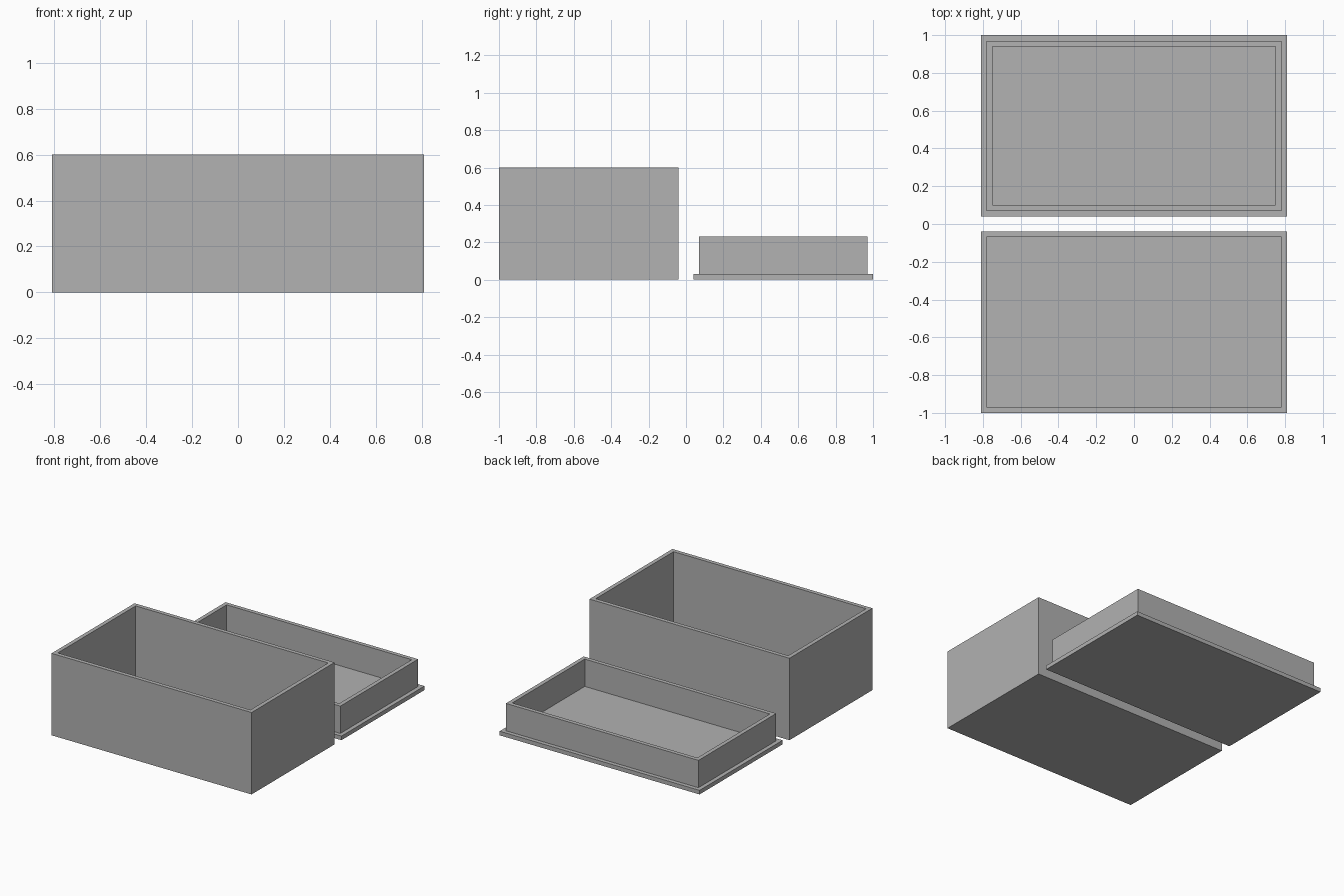
import bpy
import bmesh
from mathutils import Matrix, Vector

cube = bpy.data.objects.get("Cube")
if cube:
    bpy.data.objects.remove(cube, do_unlink=True)

# One plain grey for everything
grey = bpy.data.materials.new("plain grey")
grey.use_nodes = True
colour = (0.445, 0.445, 0.445, 1)
grey.diffuse_color = colour
grey.node_tree.nodes["Principled BSDF"].inputs["Base Color"].default_value = colour

WALL = 0.03
WIDTH, DEPTH = 1.62, 0.96
OFFSET = 0.52


def add_block(bm, size, y):
    """Add a block standing on z = 0 and return its top face."""
    place = Matrix.Translation((0, y, size[2] / 2)) @ Matrix.Diagonal((*size, 1))
    bmesh.ops.create_cube(bm, size=1, matrix=place)
    return max(bm.faces, key=lambda f: f.calc_center_median().z)


def inset(bm, face, width):
    bmesh.ops.inset_region(bm, faces=[face], thickness=width, use_even_offset=True)


def extrude(bm, face, height):
    """Raise or sink a face and return the moved face."""
    result = bmesh.ops.extrude_face_region(bm, geom=[face])
    moved = next(g for g in result["geom"] if isinstance(g, bmesh.types.BMFace))
    bmesh.ops.translate(bm, verts=moved.verts, vec=Vector((0, 0, height)))
    if face.is_valid:
        bmesh.ops.delete(bm, geom=[face], context="FACES_ONLY")
    return moved


def finish(bm, name):
    bmesh.ops.recalc_face_normals(bm, faces=bm.faces)
    mesh = bpy.data.meshes.new(name)
    bm.to_mesh(mesh)
    bm.free()
    mesh.materials.append(grey)
    bpy.context.collection.objects.link(bpy.data.objects.new(name, mesh))


# Open box: a block hollowed from the top
box_height = 0.6
bm = bmesh.new()
top = add_block(bm, (WIDTH, DEPTH, box_height), -OFFSET)
inset(bm, top, WALL)
extrude(bm, top, WALL - box_height)
finish(bm, "box_base")

# Upturned lid: a flange plate with a hollow rim standing on it
rim_height = 0.2
bm = bmesh.new()
top = add_block(bm, (WIDTH, DEPTH, WALL), OFFSET)
inset(bm, top, WALL)
top = extrude(bm, top, rim_height)
inset(bm, top, WALL)
extrude(bm, top, -rim_height)
finish(bm, "box_lid")
